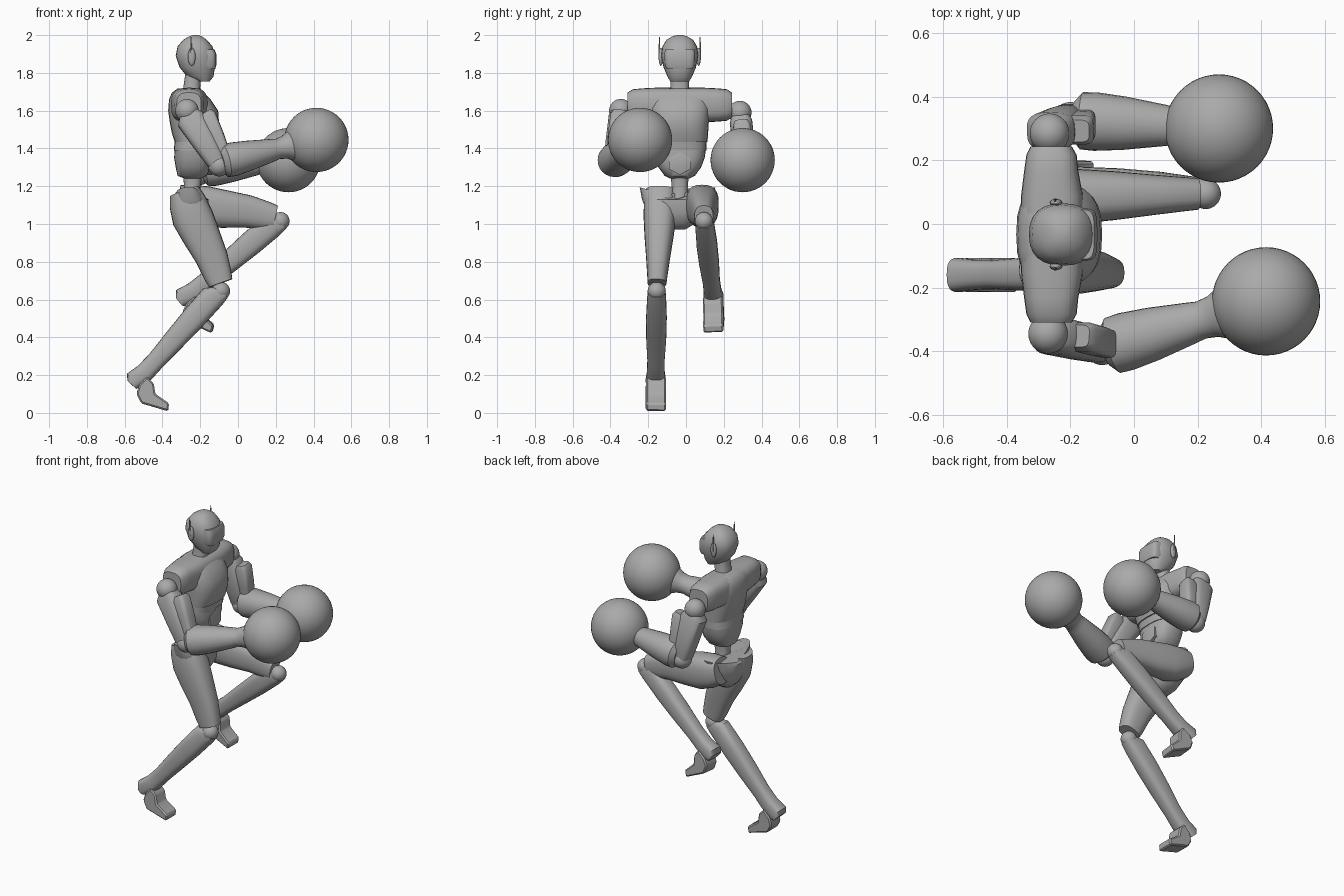
import bpy, bmesh, math
from mathutils import Vector, Matrix

cube = bpy.data.objects.get("Cube")
if cube:
    bpy.data.objects.remove(cube, do_unlink=True)

GREY = (0.4, 0.4, 0.4, 1)
mat = bpy.data.materials.new("plain grey")
mat.use_nodes = True
mat.diffuse_color = GREY
mat.node_tree.nodes["Principled BSDF"].inputs["Base Color"].default_value = GREY

MID = -0.033  # sideways centre of the body


def finish(name, bm, frame=Matrix(), angle=40):
    bmesh.ops.recalc_face_normals(bm, faces=bm.faces)
    bm.transform(frame)
    me = bpy.data.meshes.new(name)
    bm.to_mesh(me)
    bm.free()
    me.materials.append(mat)
    ob = bpy.data.objects.new(name, me)
    bpy.context.collection.objects.link(ob)
    bpy.ops.object.select_all(action='DESELECT')
    bpy.context.view_layer.objects.active = ob
    ob.select_set(True)
    bpy.ops.object.shade_smooth_by_angle(angle=math.radians(angle))
    return ob


def aim(a, b):
    """Frame at a with z towards b and y sideways."""
    a, z = Vector(a), (Vector(b) - Vector(a)).normalized()
    y = Vector((0, 1, 0))
    y = (y - z * y.dot(z)).normalized()
    x = y.cross(z)
    return Matrix.Translation(a) @ Matrix((x, y, z)).transposed().to_4x4()


def loft(name, rings, frame=Matrix(), power=2.4, n=24, dip=0):
    """Rounded sections (t, u0, u1, half width); dip lowers the middle of the last one."""
    bm = bmesh.new()
    loops = []
    for t, u0, u1, w in rings:
        loop = []
        for i in range(n):
            a = 2 * math.pi * i / n
            c, s = math.cos(a), math.sin(a)
            c = math.copysign(abs(c) ** (2 / power), c)
            s = math.copysign(abs(s) ** (2 / power), s)
            drop = dip * (1 - abs(s)) if t == rings[-1][0] else 0
            loop.append(bm.verts.new(((u0 + u1) / 2 + c * (u1 - u0) / 2, w * s, t - drop)))
        loops.append(loop)
    for a, b in zip(loops, loops[1:]):
        for i in range(n):
            j = (i + 1) % n
            bm.faces.new((a[i], a[j], b[j], b[i]))
    bm.faces.new(loops[0])
    bm.faces.new(loops[-1])
    return finish(name, bm, frame)


def ball(name, centre, r, scale=(1, 1, 1), n=24):
    bm = bmesh.new()
    bmesh.ops.create_uvsphere(bm, u_segments=n * 2, v_segments=n, radius=r)
    return finish(name, bm, Matrix.Translation(centre) @ Matrix.Diagonal((*scale, 1)))


def prism(name, profile, half, frame):
    """Profile of (u, t) points pushed out to both sides, with softened edges."""
    bm = bmesh.new()
    face = bm.faces.new([bm.verts.new((u, -half, t)) for u, t in profile])
    new = bmesh.ops.extrude_face_region(bm, geom=[face])["geom"]
    bmesh.ops.translate(bm, vec=(0, 2 * half, 0),
                        verts=[v for v in new if isinstance(v, bmesh.types.BMVert)])
    bmesh.ops.bevel(bm, geom=bm.edges[:], offset=0.008, segments=1, affect='EDGES')
    return finish(name, bm, frame, 25)


body = Matrix.Translation((0, MID, 0))

# Head, visor, neck
loft("head", [(1.755, -.21, -.15, .05), (1.78, -.27, -.13, .065), (1.83, -.31, -.122, .086),
              (1.89, -.33, -.12, .098), (1.94, -.32, -.135, .092), (1.975, -.29, -.165, .07),
              (1.993, -.26, -.19, .04), (2, -.24, -.21, .015)], body)
loft("visor", [(1.82, -.2, -.121, .07), (1.84, -.21, -.115, .08),
               (1.9, -.21, -.115, .082), (1.925, -.21, -.125, .078)], body, 4)
loft("neck", [(1.68, -.3, -.19, .06), (1.72, -.29, -.2, .05), (1.79, -.28, -.195, .05)], body)

# Ear pods with thin aerials
for side, word in ((1, "left"), (-1, "right")):
    y = MID + side * .1
    ball(word + "_ear", (-.245, y, 1.885), .02, (1, .6, 2.4), 10)
    loft(word + "_aerial", [(1.88, -.254, -.24, .005), (1.99, -.251, -.247, .003)],
         Matrix.Translation((0, y + side * .008, 0)), n=6)

# Torso
loft("chest", [(1.435, -.335, -.125, .147), (1.48, -.35, -.108, .15), (1.53, -.36, -.1, .153),
               (1.6, -.37, -.105, .16), (1.66, -.365, -.145, .16), (1.695, -.35, -.18, .14),
               (1.718, -.32, -.2, .09)], body, 2.7)
loft("waist_band", [(1.39, -.34, -.138, .142), (1.44, -.335, -.132, .142)], body, 2.7)
loft("abdomen", [(1.24, -.28, -.2, .05), (1.255, -.32, -.165, .08), (1.3, -.33, -.145, .113),
                 (1.35, -.338, -.14, .132), (1.392, -.336, -.143, .138)], body, 2.7)
loft("belly_plate", [(-.04, -.06, .06, .065), (.004, -.06, .06, .065), (.008, -.045, .045, .05)],
     aim((-.143, MID, 1.32), (0, MID, 1.32)), 2, 6)
loft("spine", [(1.1, -.3, -.18, .055), (1.19, -.285, -.2, .042), (1.26, -.29, -.19, .048)], body)

# Shoulder yoke, running from side to side
yoke = Matrix.Translation((0, MID, 1.63)) @ Matrix.Rotation(math.radians(-90), 4, 'X')
half = [(.12, -.355, -.16, .092), (.2, -.345, -.175, .088),
        (.25, -.338, -.18, .083), (.276, -.325, -.195, .066)]
loft("shoulder_yoke", [(-t, a, b, w) for t, a, b, w in reversed(half)] + half, yoke, 2.9)

# Pelvis with raised hip crests
loft("pelvis", [(.97, -.3, -.22, .04), (1.0, -.33, -.18, .09), (1.06, -.357, -.155, .16),
                (1.13, -.352, -.155, .188), (1.195, -.335, -.195, .2)],
     Matrix.Translation((0, -.045, 0)), 2.5, dip=.06)

# Legs
THIGH = [(-.06, -.075, .085, .08), (0, -.09, .107, .088), (.09, -.1, .12, .086),
         (.2, -.1, .1, .077), (.32, -.1, .073, .064), (.42, -.087, .062, .054),
         (.465, -.078, .052, .05)]
SHIN = [(.0, -.05, .03, .042), (.05, -.055, .078, .05), (.2, -.056, .074, .055),
        (.35, -.052, .064, .053), (.5, -.047, .052, .046), (.59, -.048, .054, .047),
        (.66, -.035, .068, .054), (.685, -.022, .04, .05)]
FOOT = [(-.02, .6), (-.02, .66), (-.042, .704), (-.094, .723), (-.227, .657),
        (-.202, .623), (-.115, .636), (-.07, .6)]
for word, hip, knee, ankle in (
        ("right", (-.26, -.135, 1.12), (-.09, -.155, .645), (-.53, -.16, .17)),
        ("left", (-.26, .085, 1.12), (.225, .095, 1.015), (-.275, .145, .605))):
    loft(word + "_thigh", THIGH, aim(hip, knee), 2.6)
    ball(word + "_knee", knee, .048)
    shin = aim(knee, ankle)
    loft(word + "_shin", SHIN, shin, 2.8)
    prism(word + "_foot", FOOT, .053, shin)

# Arms with round gloves
UPPER = [(.01, -.045, .05, .045), (.05, -.07, .083, .06), (.2, -.06, .068, .058),
         (.31, -.05, .055, .054), (.35, -.03, .04, .04)]
BICEP = [(.06, -.115, -.03, .035), (.085, -.125, -.03, .046), (.2, -.108, -.03, .046),
         (.3, -.088, -.02, .042)]
FORE = [(-.01, -.06, .06, .06), (.015, -.087, .087, .09), (.06, -.09, .09, .092),
        (.15, -.08, .08, .084), (.28, -.06, .06, .065), (.31, -.054, .054, .06),
        (.35, -.062, .062, .066), (.4, -.09, .09, .09)]
for word, shoulder, elbow, glove in (
        ("right", (-.27, -.345, 1.6), (-.1, -.385, 1.31), (.415, -.243, 1.445)),
        ("left", (-.265, .285, 1.59), (-.2, .325, 1.265), (.267, .3, 1.338))):
    ball(word + "_shoulder", shoulder, .062)
    upper = aim(shoulder, elbow)
    loft(word + "_upper_arm", UPPER, upper, 3)
    loft(word + "_bicep_plate", BICEP, upper, 4)
    ball(word + "_elbow", elbow, .058)
    start = Vector(elbow) + Vector((.02, 0, .02))
    loft(word + "_forearm", FORE, aim(start, glove), 2.1)
    ball(word + "_glove", glove, .17)
